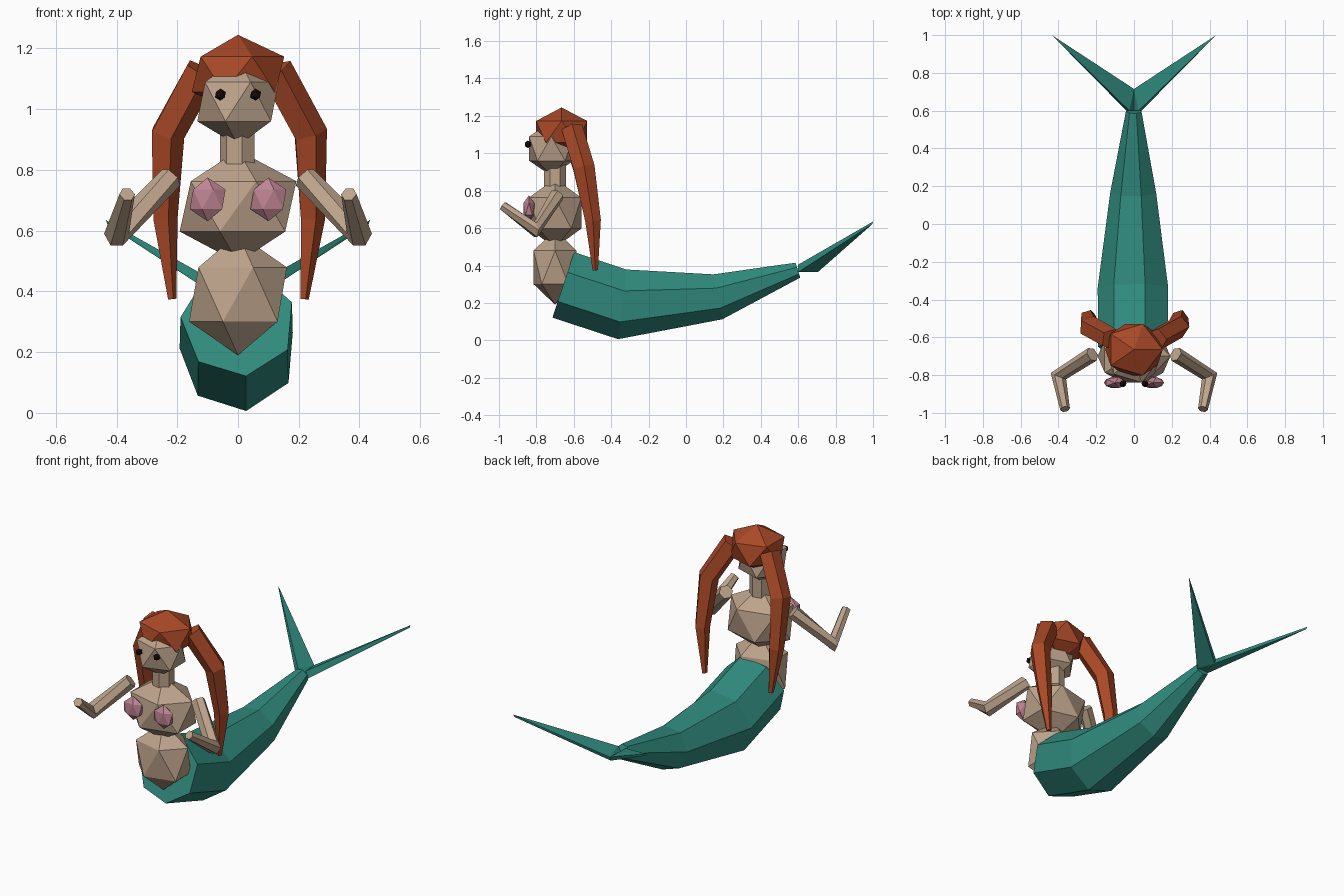
import bpy, bmesh
from math import cos, sin, radians, tau
from mathutils import Vector

default_cube = bpy.data.objects.get("Cube")
if default_cube:
    bpy.data.objects.remove(default_cube, do_unlink=True)


def make_material(name, rgb):
    mat = bpy.data.materials.new(name)
    mat.use_nodes = True
    mat.diffuse_color = (*rgb, 1)
    mat.node_tree.nodes["Principled BSDF"].inputs["Base Color"].default_value = (*rgb, 1)
    return mat


SKIN = make_material("skin", (0.51, 0.37, 0.26))
TEAL = make_material("teal_scales", (0.03, 0.26, 0.21))
HAIR = make_material("auburn_hair", (0.40, 0.066, 0.02))
PINK = make_material("shell_pink", (0.52, 0.23, 0.29))
BLACK = make_material("eye_black", (0.012, 0.004, 0.004))


def finish(bm, name, mat):
    bmesh.ops.recalc_face_normals(bm, faces=bm.faces[:])
    mesh = bpy.data.meshes.new(name)
    bm.to_mesh(mesh)
    bm.free()
    mesh.materials.append(mat)
    obj = bpy.data.objects.new(name, mesh)
    bpy.context.collection.objects.link(obj)
    return obj


def gem(name, mat, centre, radii):
    """Twenty-sided ball stretched to the given radii."""
    bm = bmesh.new()
    bmesh.ops.create_icosphere(bm, subdivisions=1, radius=1)
    bmesh.ops.scale(bm, vec=radii, verts=bm.verts[:])
    bmesh.ops.translate(bm, vec=centre, verts=bm.verts[:])
    return finish(bm, name, mat)


def tube(name, mat, path, radii, sides, ref=(0, 0, 1), start=0):
    """Capped, faceted tube swept along a path."""
    points = [Vector(p) for p in path]
    bm = bmesh.new()
    rings = []
    for i, (p, r) in enumerate(zip(points, radii)):
        ahead = (points[i + 1] - p).normalized() if i + 1 < len(points) else Vector()
        behind = (p - points[i - 1]).normalized() if i else Vector()
        t = (ahead + behind).normalized()
        u = t.cross(Vector(ref)).normalized()
        v = u.cross(t)
        angles = [radians(start) + tau * k / sides for k in range(sides)]
        rings.append([bm.verts.new(p + r * (u * cos(a) + v * sin(a))) for a in angles])
    for a, b in zip(rings, rings[1:]):
        for k in range(sides):
            n = (k + 1) % sides
            bm.faces.new((a[k], a[n], b[n], b[k]))
    bm.faces.new(rings[0])
    bm.faces.new(rings[-1])
    return finish(bm, name, mat)


def hull(name, mat, points):
    bm = bmesh.new()
    for p in points:
        bm.verts.new(p)
    bmesh.ops.convex_hull(bm, input=bm.verts[:])
    return finish(bm, name, mat)


# Body and head
gem("hips", SKIN, (0, -0.70, 0.39), (0.18, 0.135, 0.20))
gem("torso", SKIN, (0, -0.70, 0.68), (0.215, 0.165, 0.185))
tube("neck", SKIN, [(0, -0.70, 0.78), (0, -0.70, 0.95)], [0.06, 0.06], 7, (0, 1, 0))
gem("head", SKIN, (0, -0.72, 1.025), (0.15, 0.14, 0.145))
gem("hair_cap", HAIR, (0, -0.665, 1.115), (0.17, 0.16, 0.13))

# Tail
tube("tail", TEAL,
     [(0, -0.655, 0.30), (0, -0.34, 0.196), (0, 0.17, 0.235), (0, 0.598, 0.376)],
     [0.19, 0.193, 0.126, 0.043], 7, start=-82)

# Paired parts
for side, s in (("left", 1), ("right", -1)):
    gem(side + "_eye", BLACK, (s * 0.058, -0.845, 1.048), (0.02, 0.02, 0.02))
    gem(side + "_shell", PINK, (s * 0.10, -0.84, 0.703), (0.066, 0.034, 0.072))
    tube(side + "_arm", SKIN,
         [(s * 0.22, -0.69, 0.775), (s * 0.40, -0.805, 0.59), (s * 0.365, -0.98, 0.72)],
         [0.04, 0.044, 0.026], 6)
    tube(side + "_hair_strand", HAIR,
         [(s * 0.12, -0.61, 1.13), (s * 0.235, -0.545, 0.92),
          (s * 0.243, -0.497, 0.64), (s * 0.218, -0.485, 0.375)],
         [0.06, 0.06, 0.044, 0.015], 5, (0, 1, 0))
    hull(side + "_fluke", TEAL,
         [(s * 0.04, 0.6, 0.365), (s * 0.025, 0.6, 0.405), (0, 0.6, 0.37),
          (0, 0.715, 0.39), (0, 0.705, 0.365),
          (s * 0.435, 1.0, 0.635), (s * 0.43, 0.995, 0.62)])
